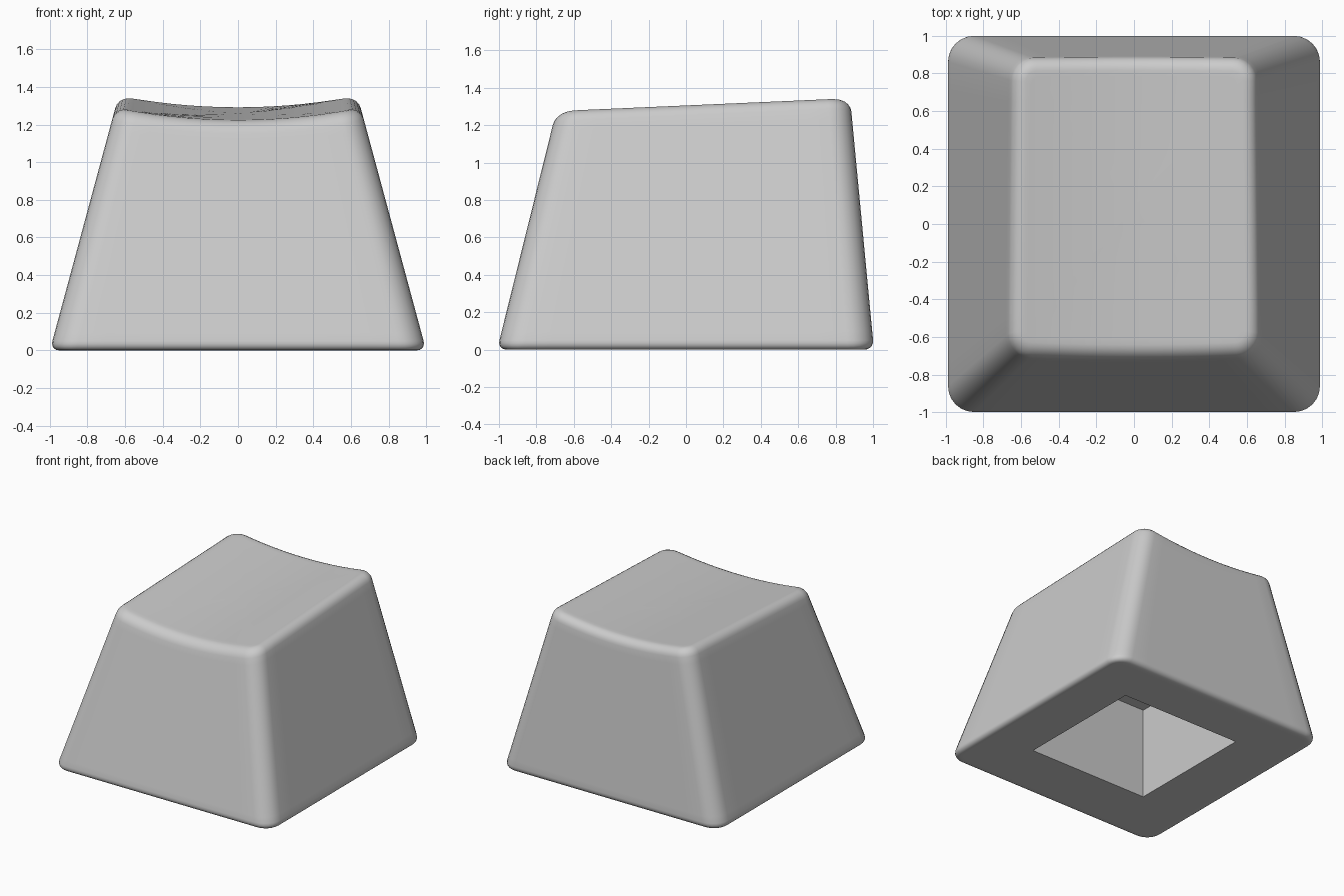
import bpy
import bmesh
from math import sin, cos, pi

cube = bpy.data.objects.get("Cube")
if cube:
    bpy.data.objects.remove(cube, do_unlink=True)

SIDE, ARC = 12, 6        # segments along each wall and round each corner
R_TOP, R_BASE = 0.065, 0.05


def top_height(x, y):
    """Dished top that rises gently toward the back."""
    return 1.254 + 0.046 * y + 0.15 * x * x


def outline(z, inset):
    """Rounded rectangle of the tapered walls at height z, counter-clockwise."""
    hx = 1.0 - 0.27 * z - inset
    back = 1.005 - 0.095 * z - inset
    front = -1.01 + 0.248 * z + inset
    r = max(0.14 - 0.015 * z - inset, 0.04)
    centres = [(hx - r, back - r), (-hx + r, back - r),
               (-hx + r, front + r), (hx - r, front + r)]
    pts = []
    for k, (cx, cy) in enumerate(centres):
        arc = [(cx + r * cos((k + i / ARC) * pi / 2),
                cy + r * sin((k + i / ARC) * pi / 2)) for i in range(ARC + 1)]
        nx, ny = centres[(k + 1) % 4]
        a = (k + 1) * pi / 2
        ex, ey = nx + r * cos(a), ny + r * sin(a)
        sx, sy = arc[-1]
        pts += arc
        pts += [(sx + (ex - sx) * i / SIDE, sy + (ey - sy) * i / SIDE)
                for i in range(1, SIDE)]
    return pts


def ring(height, inset):
    """Ring of points, each settled at the height given by its own position."""
    count = len(outline(0, 0))
    zs = [1.3] * count
    for _ in range(4):
        pts = [outline(z, inset)[i] for i, z in enumerate(zs)]
        zs = [height(x, y) for x, y in pts]
    return [(x, y, z) for (x, y), z in zip(pts, zs)]


rings = []
# Flat rim underneath and rounded bottom edge
rings.append(ring(lambda x, y: 0.0, R_BASE + 0.03))
for i in range(6):
    a = i / 5 * pi / 2
    rings.append(ring(lambda x, y: R_BASE * (1 - cos(a)), R_BASE * (1 - sin(a))))
# Sloping walls
for s in (0.07, 0.35, 0.65, 0.91):
    rings.append(ring(lambda x, y: s * top_height(x, y), 0.0))
# Rounded top edge
for i in range(6):
    a = i / 5 * pi / 2
    rings.append(ring(lambda x, y: top_height(x, y) - R_TOP * (1 - sin(a)),
                      R_TOP * (1 - cos(a))))
# Dished top, in shrinking rings
edge = rings[-1]
mid_y = 0.09
for f in (0.96, 0.8, 0.6, 0.4, 0.2):
    pts = [(x * f, mid_y + (y - mid_y) * f) for x, y, z in edge]
    rings.append([(x, y, top_height(x, y)) for x, y in pts])

bm = bmesh.new()
loops = [[bm.verts.new(p) for p in pts] for pts in rings]
n = len(loops[0])
for low, high in zip(loops, loops[1:]):
    for i in range(n):
        j = (i + 1) % n
        bm.faces.new((low[i], low[j], high[j], high[i]))
middle = bm.verts.new((0, mid_y, top_height(0, mid_y)))
for i in range(n):
    bm.faces.new((loops[-1][i], loops[-1][(i + 1) % n], middle))

# Square cavity under the cap
corners = [(0.57, 0.58), (-0.51, 0.58), (-0.51, -0.5), (0.57, -0.5)]
mouth = [bm.verts.new((x, y, 0)) for x, y in corners]
roof = [bm.verts.new((x, y, 0.75)) for x, y in corners]
bm.faces.new(roof)
for i in range(4):
    j = (i + 1) % 4
    bm.faces.new((mouth[i], mouth[j], roof[j], roof[i]))
rim = [e for e in bm.edges if e.is_boundary]
bmesh.ops.triangle_fill(bm, edges=rim, use_beauty=True)
bmesh.ops.recalc_face_normals(bm, faces=bm.faces[:])

mesh = bpy.data.meshes.new("key_cap")
bm.to_mesh(mesh)
bm.free()
cap = bpy.data.objects.new("key_cap", mesh)
bpy.context.collection.objects.link(cap)

# Plain light grey plastic
grey = bpy.data.materials.new("light_grey")
grey.use_nodes = True
colour = (0.6, 0.6, 0.6, 1)
grey.diffuse_color = colour
grey.node_tree.nodes["Principled BSDF"].inputs["Base Color"].default_value = colour
mesh.materials.append(grey)

bpy.ops.object.select_all(action="DESELECT")
cap.select_set(True)
bpy.context.view_layer.objects.active = cap
bpy.ops.object.shade_smooth_by_angle(angle=pi / 6)
